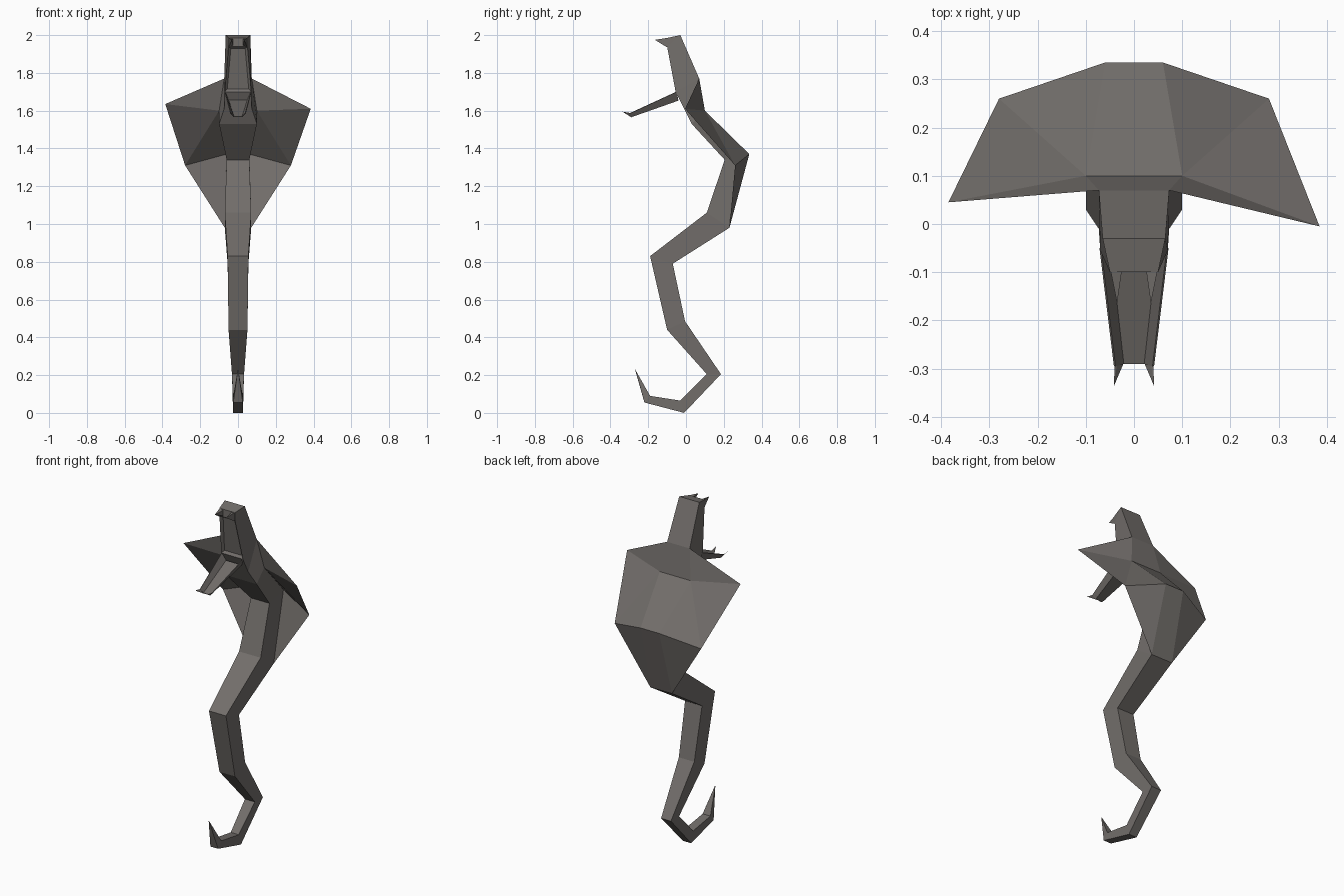
import bpy, bmesh

cube = bpy.data.objects.get("Cube")
if cube:
    bpy.data.objects.remove(cube, do_unlink=True)

skin = bpy.data.materials.new("grey_skin")
skin.use_nodes = True
GREY = (0.17, 0.157, 0.147, 1)
skin.diffuse_color = GREY
skin.node_tree.nodes["Principled BSDF"].inputs["Base Color"].default_value = GREY


def finish(name, bm, fix_normals=True):
    bmesh.ops.remove_doubles(bm, verts=bm.verts, dist=0.0005)
    if fix_normals:
        bmesh.ops.recalc_face_normals(bm, faces=bm.faces)
    mesh = bpy.data.meshes.new(name)
    bm.to_mesh(mesh)
    bm.free()
    mesh.materials.append(skin)
    obj = bpy.data.objects.new(name, mesh)
    bpy.context.collection.objects.link(obj)
    return obj


def loft(bm, sections):
    """Four-sided tube; each section is belly (y, z, half width), back (same)."""
    rings = []
    for (fy, fz, fw), (by, bz, bw) in sections:
        points = [(-fw, fy, fz), (fw, fy, fz), (bw, by, bz), (-bw, by, bz)]
        rings.append([bm.verts.new(p) for p in points])
    belly = []
    for a, b in zip(rings, rings[1:]):
        for i in range(4):
            j = (i + 1) % 4
            face = bm.faces.new((a[i], a[j], b[j], b[i]))
            if i == 0:
                belly.append(face)
    bm.faces.new(rings[0][::-1])
    bm.faces.new(rings[-1])
    return belly


def spike(name, base, tip):
    bm = bmesh.new()
    ring = [bm.verts.new(p) for p in base]
    top = bm.verts.new(tip)
    bm.faces.new(ring)
    for i, v in enumerate(ring):
        bm.faces.new((v, ring[(i + 1) % len(ring)], top))
    return finish(name, bm)


# Body, from tail to throat: belly (y, z), back (y, z), half width
spine = [
    ((-0.27, 0.23), (-0.269, 0.23), 0.001),
    ((-0.19, 0.09), (-0.22, 0.055), 0.025),
    ((-0.03, 0.065), (-0.01, 0.0), 0.026),
    ((0.11, 0.205), (0.185, 0.205), 0.032),
    ((-0.10, 0.44), (-0.005, 0.485), 0.05),
    ((-0.19, 0.83), (-0.07, 0.79), 0.055),
    ((0.11, 1.06), (0.23, 0.98), 0.07),
    ((0.205, 1.34), (0.335, 1.37), 0.06),
    ((0.03, 1.53), (0.10, 1.60), 0.10),
    ((-0.01, 1.61), (0.07, 1.77), 0.073),
]
bm = bmesh.new()
loft(bm, [((*f, w), (*b, w)) for f, b, w in spine])
finish("body", bm)

# Head with the upper jaw thrown back, palate sunk between its rims
bm = bmesh.new()
belly = loft(bm, [
    ((-0.01, 1.61, 0.073), (0.07, 1.77, 0.073)),
    ((-0.055, 1.70, 0.07), (0.07, 1.77, 0.073)),
    ((-0.10, 1.94, 0.05), (-0.03, 2.0, 0.065)),
    ((-0.10, 1.94, 0.05), (-0.10, 1.985, 0.05)),
])
bmesh.ops.remove_doubles(bm, verts=bm.verts, dist=0.0005)
bmesh.ops.recalc_face_normals(bm, faces=bm.faces)
bm.faces.ensure_lookup_table()
palate = [f for f in bm.faces if f.normal.y < -0.8 and f.calc_center_median().z > 1.75
          and f.calc_area() > 0.01]
bmesh.ops.inset_region(bm, faces=palate, thickness=0.018, depth=-0.014)
finish("head", bm)

# Lower jaw, an open trough
bm = bmesh.new()
rows = []
for wide, rim, narrow, floor in (
        (0.07, (-0.05, 1.70), 0.05, (-0.04, 1.655)),
        (0.04, (-0.295, 1.587), 0.022, (-0.29, 1.567))):
    rows.append([bm.verts.new(p) for p in (
        (-wide, *rim), (-narrow, *floor), (narrow, *floor), (wide, *rim))])
for i in range(3):
    bm.faces.new((rows[0][i], rows[1][i], rows[1][i + 1], rows[0][i + 1]))
jaw = finish("lower_jaw", bm)
thick = jaw.modifiers.new("thickness", "SOLIDIFY")
thick.thickness = 0.004
thick.offset = 0

# Fangs
for side, s in (("left", 1), ("right", -1)):
    spike("upper_fang_" + side,
          [(s * 0.048, -0.10, 1.985), (s * 0.048, -0.10, 1.935),
           (s * 0.025, -0.095, 1.945), (s * 0.025, -0.095, 1.98)],
          (s * 0.035, -0.165, 1.975))
    spike("lower_fang_" + side,
          [(s * 0.04, -0.295, 1.588), (s * 0.022, -0.29, 1.565),
           (s * 0.032, -0.27, 1.578)],
          (s * 0.042, -0.337, 1.595))

# Hood, thin webs spread from the back edges of the body
for side, s, tip in (("left", 1, (-0.005, 1.61)), ("right", -1, (0.045, 1.635))):
    bm = bmesh.new()
    edge = [bm.verts.new((s * w, *b)) for f, b, w in spine[6:]]
    corner = bm.verts.new((s * 0.28, 0.26, 1.31))
    point = bm.verts.new((s * 0.385, *tip))
    for face in ((edge[0], corner, edge[1]), (edge[1], corner, edge[2]),
                 (corner, point, edge[2]), (edge[2], point, edge[3])):
        bm.faces.new(face if s > 0 else face[::-1])
    finish("hood_" + side, bm, False)
